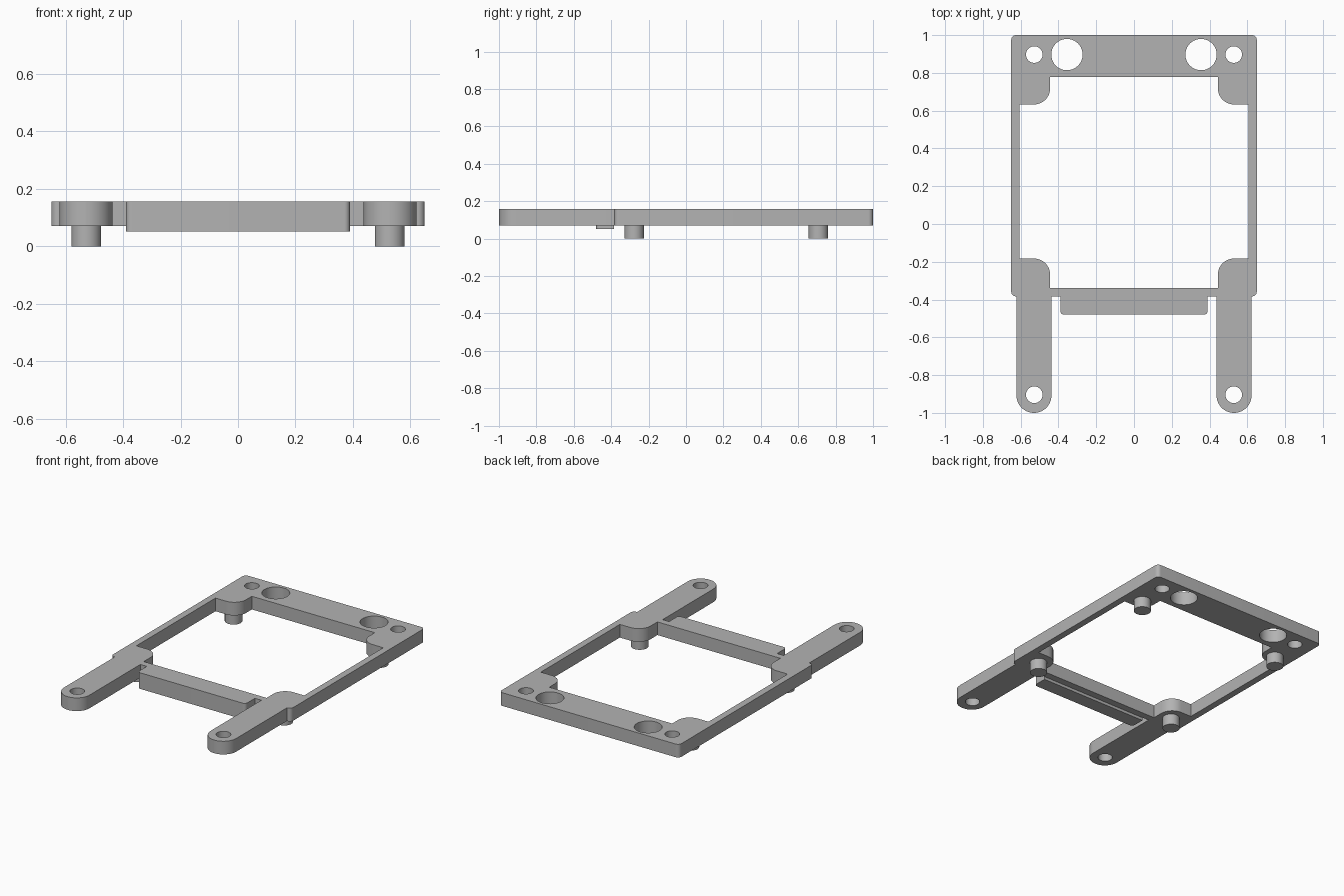
import bpy
import bmesh
from math import cos, sin, pi, tau
from mathutils import Vector

PLATE_LOW, PLATE_TOP = 0.071, 0.157
LIP_LOW = 0.052

if "Cube" in bpy.data.objects:
    bpy.data.objects.remove(bpy.data.objects["Cube"])

grey = bpy.data.materials.new("plain grey")
grey.use_nodes = True
grey.diffuse_color = (0.45, 0.45, 0.45, 1)
grey.node_tree.nodes["Principled BSDF"].inputs["Base Color"].default_value = (0.45, 0.45, 0.45, 1)


def mirrored(half):
    """Closed outline from its +x half, given as (x, y, corner radius)."""
    return half + [(-x, y, r) for x, y, r in reversed(half)]


def rounded(corners, steps=10):
    """Round each right-angled corner by its own radius."""
    points = []
    for i, (x, y, r) in enumerate(corners):
        corner = Vector((x, y))
        if not r:
            points.append(corner)
            continue
        before = (Vector(corners[i - 1][:2]) - corner).normalized()
        after = (Vector(corners[(i + 1) % len(corners)][:2]) - corner).normalized()
        centre = corner + (before + after) * r
        for k in range(steps + 1):
            a = pi / 2 * k / steps
            points.append(centre - after * r * cos(a) - before * r * sin(a))
    return points


def circle(x, y, r, sides=40):
    return [Vector((x + r * cos(tau * k / sides), y + r * sin(tau * k / sides)))
            for k in range(sides)]


def slab(name, loops, low, high):
    """Fill the loops (inner ones become holes) and extrude from low to high."""
    curve = bpy.data.curves.new(name, "CURVE")
    curve.dimensions = "2D"
    curve.fill_mode = "BOTH"
    curve.extrude = (high - low) / 2
    for loop in loops:
        spline = curve.splines.new("POLY")
        spline.points.add(len(loop) - 1)
        for point, p in zip(spline.points, loop):
            point.co = (p.x, p.y, 0, 1)
        spline.use_cyclic_u = True
    obj = bpy.data.objects.new(name, curve)
    bpy.context.collection.objects.link(obj)
    bpy.ops.object.select_all(action="DESELECT")
    obj.select_set(True)
    bpy.context.view_layer.objects.active = obj
    bpy.ops.object.convert(target="MESH")
    obj = bpy.context.object
    obj.name = name
    bm = bmesh.new()
    bm.from_mesh(obj.data)
    bmesh.ops.remove_doubles(bm, verts=bm.verts, dist=0.0001)
    bmesh.ops.translate(bm, verts=bm.verts, vec=(0, 0, (low + high) / 2))
    bmesh.ops.recalc_face_normals(bm, faces=bm.faces)
    bm.to_mesh(obj.data)
    bm.free()
    obj.data.materials.clear()
    obj.data.materials.append(grey)
    bpy.ops.object.shade_smooth_by_angle(angle=pi / 6)
    return obj


# Frame outline: front tab, arm with round end, side and back
outer = mirrored([
    (0.39, -0.48, 0.02), (0.39, -0.383, 0),
    (0.437, -0.383, 0), (0.437, -1, 0.092), (0.622, -1, 0.092), (0.622, -0.383, 0),
    (0.65, -0.383, 0.025), (0.65, 1, 0.025),
])

# Window with rounded corner pads
window = mirrored([
    (0.444, -0.339, 0), (0.444, -0.183, 0.085), (0.606, -0.183, 0),
    (0.606, 0.633, 0), (0.444, 0.633, 0.085), (0.444, 0.777, 0),
])

# Screw holes and the two large back holes
holes = [circle(side * x, y, r) for side in (-1, 1)
         for x, y, r in ((0.528, 0.897, 0.044), (0.355, 0.897, 0.083), (0.528, -0.904, 0.044))]

slab("frame_plate", [rounded(outer), rounded(window)] + holes, PLATE_LOW, PLATE_TOP)

# Lip hanging under the front tab
lip = mirrored([(0.39, -0.48, 0.02), (0.39, -0.385, 0)])
slab("front_lip", [rounded(lip)], LIP_LOW, PLATE_LOW)

# Locating pegs under the corner pads
for side, label in ((1, "left"), (-1, "right")):
    for y, end in ((-0.277, "front"), (0.708, "back")):
        slab(f"{end}_{label}_peg", [circle(side * 0.528, y, 0.052)], 0, PLATE_LOW)
